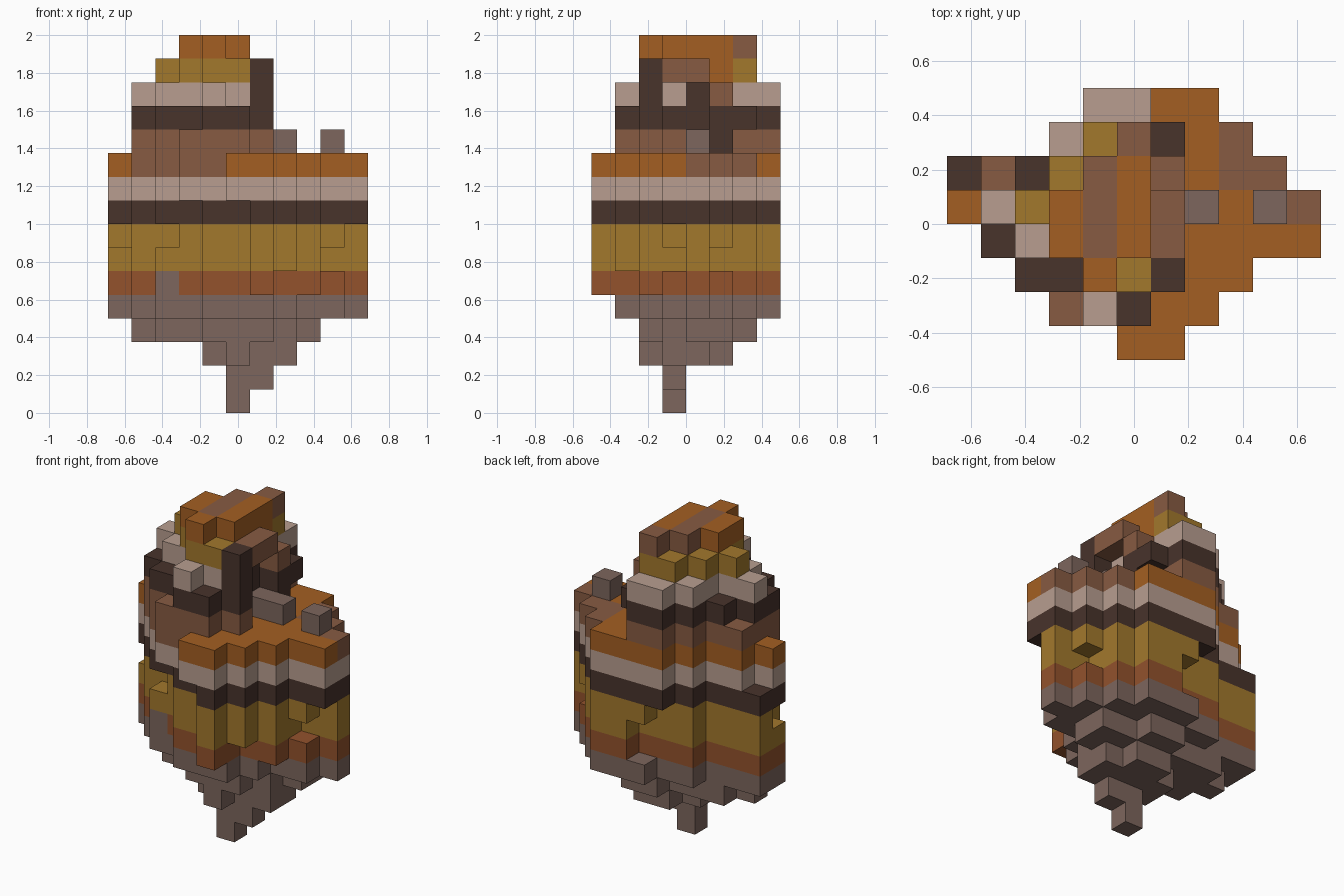
import bpy
import bmesh
from mathutils import Vector

cube = bpy.data.objects.get("Cube")
if cube:
    bpy.data.objects.remove(cube, do_unlink=True)

UNIT = 0.125
ORIGIN = Vector((-0.625, -0.4375, UNIT / 2))


# Flat colours
def make_material(name, hex_code):
    def linear(c):
        return c / 12.92 if c <= 0.04045 else ((c + 0.055) / 1.055) ** 2.4
    rgba = [linear(v / 255) for v in bytes.fromhex(hex_code)] + [1.0]
    mat = bpy.data.materials.new(name)
    mat.use_nodes = True
    mat.diffuse_color = rgba
    shader = mat.node_tree.nodes["Principled BSDF"]
    shader.inputs["Base Color"].default_value = rgba
    shader.inputs["Roughness"].default_value = 0.9
    return mat


materials = {
    "grey": make_material("warm_grey", "7d665d"),
    "rust": make_material("rust", "93522c"),
    "gold": make_material("gold", "a2782c"),
    "dark": make_material("dark_brown", "48332b"),
    "pink": make_material("pale_pink", "b89e90"),
    "orange": make_material("orange", "a45f22"),
    "brown": make_material("brown", "875b42"),
}
slots = list(materials)

cells = {}   # (column, row, level) -> (part, colour)


def level(part, colour, z, first_row, *spans):
    """Fill one level with a run of blocks on each row, front to back."""
    for y, (start, end) in enumerate(spans, first_row):
        for x in range(start, end + 1):
            cells[x, y, z] = (part, colour)


def blocks(part, colour, *places):
    for place in places:
        cells[place] = (part, colour)


# Pointed foot and stepped underside
level("foot", "grey", 0, 3, (5, 5))
level("foot", "grey", 1, 3, (5, 6))
level("underside", "grey", 2, 2, (5, 5), (4, 7), (4, 7), (5, 6))
level("underside", "grey", 3, 2, (4, 6), (2, 7), (1, 8), (2, 8), (5, 6))
level("underside", "grey", 4, 1,
      (4, 6), (2, 7), (1, 9), (0, 10), (0, 9), (3, 8), (5, 7))

# Rust and gold bands of the body
level("rust_band", "rust", 5, 0,
      (6, 6), (4, 6), (2, 8), (1, 9), (0, 10), (0, 9), (3, 8), (6, 7))
blocks("rust_band", "grey", (2, 2, 5))
level("gold_band", "gold", 6, 0,
      (6, 6), (4, 7), (2, 8), (1, 8), (0, 10), (0, 8), (3, 8), (6, 7))
level("gold_band", "gold", 7, 0,
      (6, 6), (4, 7), (3, 8), (1, 9), (1, 10), (0, 9), (3, 8), (5, 7))

# Dark, pink and orange rim
level("dark_rim", "dark", 8, 0,
      (6, 6), (4, 7), (2, 8), (1, 10), (0, 10), (0, 9), (3, 8), (4, 7))
for z, part, colour in ((9, "pink_rim", "pink"), (10, "orange_rim", "orange")):
    level(part, colour, z, 0,
          (5, 6), (3, 7), (2, 8), (1, 10), (0, 10), (1, 9), (3, 8), (4, 7))
blocks("orange_rim", "brown", (1, 3, 10), (2, 2, 10), (3, 1, 10), (4, 1, 10),
       (10, 4, 10), (9, 5, 10), (8, 5, 10), (8, 6, 10))

# Raised mound
level("mound_base", "brown", 11, 1,
      (3, 5), (2, 6), (1, 5), (1, 5), (1, 6), (3, 5), (4, 5))
level("mound_dark_ring", "dark", 12, 1,
      (4, 5), (2, 6), (1, 5), (1, 5), (2, 6), (3, 6), (4, 5))
level("mound_pink_ring", "pink", 13, 1,
      (4, 4), (4, 5), (2, 5), (1, 5), (3, 5), (3, 5), (4, 5))
level("mound_gold_ring", "gold", 14, 2, (4, 5), (3, 5), (2, 5), (3, 5), (4, 5))
level("mound_cap", "orange", 15, 2, (4, 4), (3, 5), (3, 5), (4, 5), (5, 5))
blocks("mound_cap", "brown", (5, 6, 15), *((4, y, 15) for y in (3, 4, 5)))
blocks("mound_gold_ring", "orange", (5, 5, 14))
blocks("mound_pink_ring", "dark", (5, 4, 13))

# Side arch with its post, and loose studs on the rim
blocks("arch", "dark", (6, 2, 13), (6, 2, 14), (6, 5, 11))
blocks("arch", "brown", (6, 3, 14), (6, 4, 14), (6, 5, 13))
blocks("stud", "grey", (6, 4, 11), (7, 4, 11), (9, 4, 11))


# Build each part from the exposed sides of its blocks
def build(part):
    bm = bmesh.new()
    for place, (owner, colour) in cells.items():
        if owner != part:
            continue
        centre = ORIGIN + Vector(place) * UNIT
        for axis in range(3):
            for sign in (-1, 1):
                normal = Vector((0, 0, 0))
                normal[axis] = sign
                beside = tuple(int(p + n) for p, n in zip(place, normal))
                if beside in cells:
                    continue
                u = Vector((0, 0, 0))
                u[(axis + 1) % 3] = 1
                v = normal.cross(u)
                corners = (-u - v, u - v, u + v, v - u)
                face = bm.faces.new([bm.verts.new(centre + (normal + c) * UNIT / 2)
                                     for c in corners])
                face.material_index = slots.index(colour)
    bmesh.ops.remove_doubles(bm, verts=bm.verts, dist=0.001)
    mesh = bpy.data.meshes.new(part)
    for mat in materials.values():
        mesh.materials.append(mat)
    bm.to_mesh(mesh)
    bm.free()
    bpy.context.collection.objects.link(bpy.data.objects.new(part, mesh))


for part in dict.fromkeys(owner for owner, colour in cells.values()):
    build(part)
